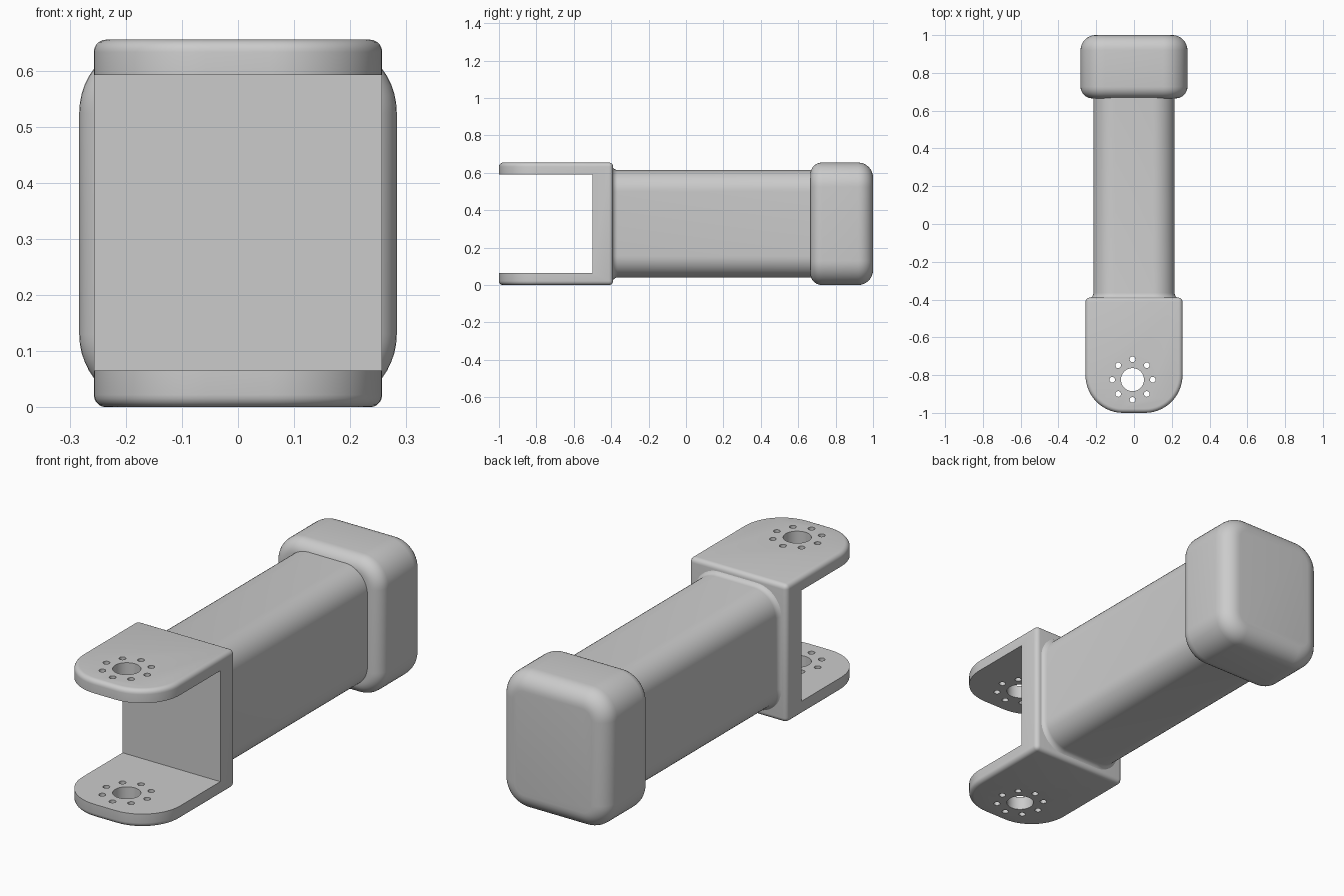
import bpy, bmesh
from math import sin, cos, pi, radians

if "Cube" in bpy.data.objects:
    bpy.data.objects.remove(bpy.data.objects["Cube"])

H = 0.655            # overall height
MID = H / 2


def make_object(name, bm):
    bmesh.ops.recalc_face_normals(bm, faces=bm.faces[:])
    me = bpy.data.meshes.new(name)
    bm.to_mesh(me)
    bm.free()
    ob = bpy.data.objects.new(name, me)
    bpy.context.collection.objects.link(ob)
    return ob


def select(ob):
    bpy.ops.object.select_all(action='DESELECT')
    ob.select_set(True)
    bpy.context.view_layer.objects.active = ob


def smooth(ob, angle=30):
    select(ob)
    bpy.ops.object.shade_smooth_by_angle(angle=radians(angle))


def rounded_rect(hx, hz, r, n=12):
    pts = []
    for k, (sx, sz) in enumerate([(1, 1), (-1, 1), (-1, -1), (1, -1)]):
        for i in range(n + 1):
            a = (k + i / n) * pi / 2
            pts.append((sx * (hx - r) + r * cos(a), sz * (hz - r) + r * sin(a)))
    return pts


def loft(name, hx, hz, r, sections):
    """Rounded-rectangle sections along y; each is (y, inset)."""
    bm = bmesh.new()
    rings = [[bm.verts.new((x, y, MID + z)) for x, z in rounded_rect(hx - d, hz - d, r - d)]
             for y, d in sections]
    n = len(rings[0])
    for a, b in zip(rings, rings[1:]):
        for i in range(n):
            j = (i + 1) % n
            bm.faces.new((a[i], a[j], b[j], b[i]))
    bm.faces.new(rings[0])
    bm.faces.new(rings[-1])
    return make_object(name, bm)


def arc(n=8):
    return [i / n * pi / 2 for i in range(n + 1)]


# end cap: rounded block with filleted front and back rims
F, B = 0.062, 0.08
cap_sections = [(0.665 + F * (1 - cos(a)), F * (1 - sin(a))) for a in arc()]
cap_sections += [(1 - B * (1 - sin(a)), B * (1 - cos(a))) for a in arc()]
smooth(loft("end_cap", 0.283, MID, 0.13, cap_sections))

# arm tube: flares into the bracket with a small fillet
R = 0.03
tube_sections = [(-0.395 + R * (1 - cos(a)), -R * (1 - sin(a))) for a in arc(6)]
tube_sections = [(-0.42, -R)] + tube_sections + [(0.70, 0)]
smooth(loft("arm_tube", 0.215, 0.287, 0.115, tube_sections))

# clevis bracket: rounded plan outline, extruded and edge-rounded
W, C = 0.257, 0.2
plan = [(W, -0.39), (-W, -0.39)]
plan += [(-W + C - C * cos(a), -1 + C - C * sin(a)) for a in arc(14)]
plan += [(W - C + C * sin(a), -1 + C - C * cos(a)) for a in arc(14)]
bm = bmesh.new()
base = bm.faces.new([bm.verts.new((x, y, 0)) for x, y in plan])
top = bmesh.ops.extrude_face_region(bm, geom=[base])
bmesh.ops.translate(bm, vec=(0, 0, H),
                    verts=[v for v in top["geom"] if isinstance(v, bmesh.types.BMVert)])
bmesh.ops.recalc_face_normals(bm, faces=bm.faces[:])
edges = [e for e in bm.edges if e.calc_face_angle(0) > radians(45)]
bmesh.ops.bevel(bm, geom=edges, offset=0.022, segments=5, profile=0.5, affect='EDGES')
bracket = make_object("clevis_bracket", bm)

# cutters: slot between the lugs, then pivot hole and bolt circle
cutters = []
bpy.ops.mesh.primitive_cube_add(size=1, location=(0, -1, (0.065 + 0.592) / 2))
slot = bpy.context.object
slot.scale = (1, 1, 0.592 - 0.065)
cutters.append(slot)
HX, HY = -0.008, -0.824
holes = [(HX, HY, 0.061, 48)]
holes += [(HX + 0.107 * cos(k * pi / 4), HY + 0.107 * sin(k * pi / 4), 0.015, 20) for k in range(8)]
for x, y, r, n in holes:
    bpy.ops.mesh.primitive_cylinder_add(vertices=n, radius=r, depth=1, location=(x, y, MID))
    cutters.append(bpy.context.object)
for c in cutters:
    c.name = "cutter"
    c.hide_render = True
    m = bracket.modifiers.new("cut", 'BOOLEAN')
    m.operation = 'DIFFERENCE'
    m.solver = 'EXACT'
    m.object = c
select(bracket)
bpy.ops.object.convert(target='MESH')
for c in cutters:
    bpy.data.objects.remove(c)
smooth(bracket)
